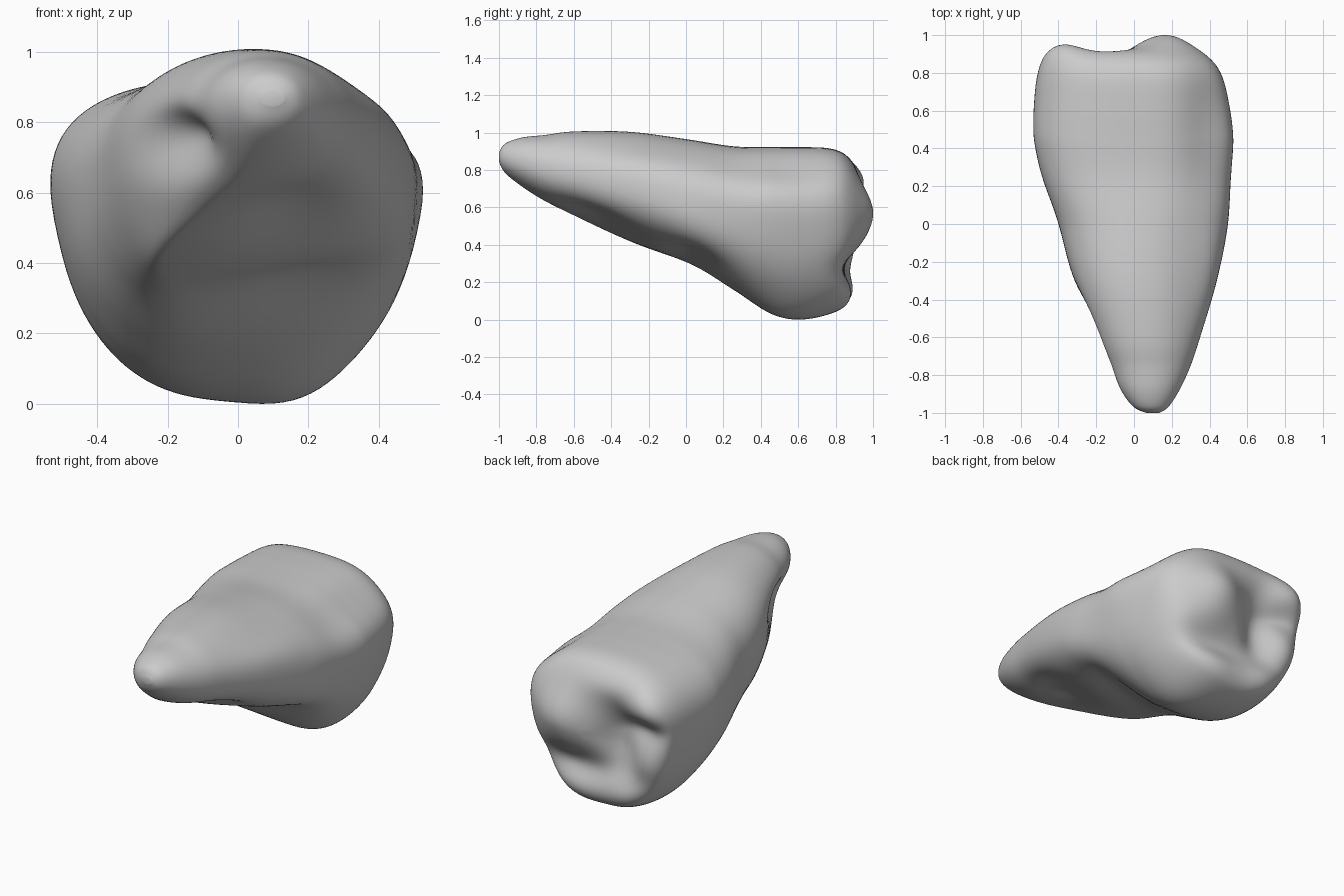
import bpy, bmesh, math
from mathutils import Vector

cube = bpy.data.objects.get("Cube")
if cube:
    bpy.data.objects.remove(cube, do_unlink=True)

# Key sections along the length: y, x min, x max, z min, z max
SECTIONS = [Vector(row) for row in (
    (-1, .07, .13, .86, .9),
    (-.97, .0, .18, .8, .95),
    (-.88, -.07, .24, .725, .985),
    (-.75, -.13, .3, .64, 1),
    (-.6, -.2, .35, .565, 1.02),
    (-.3, -.32, .44, .43, 1.02),
    (0, -.4, .5, .31, .98),
    (.25, -.48, .51, .17, .94),
    (.45, -.51, .51, .06, .935),
    (.62, -.51, .49, .025, .935),
    (.78, -.49, .45, .05, .925),
    (.86, -.44, .38, .11, .87),
    (.89, -.3, .25, .26, .74),
    (.9, -.02, .02, .48, .52),
)]

# Soft dents and swellings: centre, reach, movement
SCULPT = [
    ((-.18, -.6, .75), (.15, .22, .08), (.09, 0, .03)),  # root hollow
    ((.14, -.42, .56), (.15, .25, .13), (0, 0, .06)),    # underside hollow
    ((.18, .05, .3), (.25, .2, .14), (0, 0, .07)),       # neck
    ((.18, .5, .03), (.2, .25, .12), (0, 0, -.03)),      # heel
    ((.35, -.2, 1), (.2, .4, .15), (0, 0, -.04)),        # sloping shoulder
    ((.43, .5, .87), (.18, .45, .18), (-.03, 0, -.05)),  # rounded shoulder
    ((.17, .9, .58), (.19, .2, .19), (0, .11, 0)),       # tall cusp
    ((-.4, .86, .75), (.16, .2, .16), (0, .08, 0)),      # side cusp
    ((-.1, .88, .8), (.2, .15, .1), (0, .03, 0)),        # rim
    ((-.38, .84, .4), (.13, .2, .12), (0, .03, 0)),      # side lobe
    ((-.22, .86, .17), (.13, .2, .12), (0, .03, 0)),     # low cusp
    ((.12, .86, .14), (.15, .2, .11), (0, .02, 0)),      # low cusp
    ((-.17, .9, .48), (.11, .2, .18), (0, -.09, 0)),     # upright groove
    ((.12, .88, .29), (.3, .2, .09), (0, -.06, 0)),      # cross groove
    ((-.34, .88, .6), (.14, .15, .07), (0, -.06, 0)),    # side groove
]


def spline(a, b, c, d, t):
    """Smooth blend from b to c."""
    return (b * 2 + (c - a) * t + (a * 2 - b * 5 + c * 4 - d) * t ** 2
            + (b * 3 - a - c * 3 + d) * t ** 3) / 2


def section_ring(bm, section, sides):
    """Rounded section: the root leans to one lower edge, the crown tapers down."""
    y, x0, x1, z0, z1 = section
    power = 2 / (2.1 + .5 * min(1, max(0, y + .6)))
    lean = .7 * math.exp(-((y + .35) / .5) ** 2)
    taper = .2 * min(1, max(0, y / .45))
    ring = []
    for i in range(sides):
        angle = math.tau * i / sides
        c, s = math.cos(angle), math.sin(angle)
        c = math.copysign(abs(c) ** power, c)
        s = math.copysign(abs(s) ** power, s)
        across = (c + lean * min(0, s) * (1 - abs(c))) * (1 + taper * s)
        x = (x0 + x1) / 2 + (x1 - x0) / 2 * across
        z = (z0 + z1) / 2 + (z1 - z0) / 2 * s
        ring.append(bm.verts.new((x, y, z)))
    return ring


def sculpt(point):
    moved = point.copy()
    for centre, reach, shift in SCULPT:
        d = sum(((p - c) / r) ** 2 for p, c, r in zip(point, centre, reach))
        moved += Vector(shift) * math.exp(-d)
    return moved


# Loft the sections into one closed body
bm = bmesh.new()
sides, steps = 96, 9
last = len(SECTIONS) - 1
rings = []
for k in range(last):
    keys = [SECTIONS[min(max(k + j, 0), last)] for j in (-1, 0, 1, 2)]
    for step in range(steps):
        rings.append(section_ring(bm, spline(*keys, step / steps), sides))
rings.append(section_ring(bm, SECTIONS[last], sides))
for a, b in zip(rings, rings[1:]):
    for i in range(sides):
        j = (i + 1) % sides
        bm.faces.new((a[i], a[j], b[j], b[i]))
bm.faces.new(rings[0])
bm.faces.new(rings[-1])

# Shape the root and the chewing surface
for v in bm.verts:
    v.co = sculpt(v.co)
for _ in range(4):
    bmesh.ops.smooth_vert(bm, verts=bm.verts, factor=.5,
                          use_axis_x=True, use_axis_y=True, use_axis_z=True)
bmesh.ops.recalc_face_normals(bm, faces=bm.faces)

# Rest on the ground, centred front to back
low = min(v.co.z for v in bm.verts)
middle = sum(f(v.co.y for v in bm.verts) for f in (min, max)) / 2
bmesh.ops.translate(bm, verts=bm.verts, vec=(0, -middle, -low))
for face in bm.faces:
    face.smooth = True

mesh = bpy.data.meshes.new("tooth")
bm.to_mesh(mesh)
bm.free()
tooth = bpy.data.objects.new("tooth", mesh)
bpy.context.collection.objects.link(tooth)

# Plain grey surface
grey = bpy.data.materials.new("plain grey")
grey.use_nodes = True
colour = (.6, .6, .6, 1)
grey.diffuse_color = colour
grey.node_tree.nodes["Principled BSDF"].inputs["Base Color"].default_value = colour
mesh.materials.append(grey)
